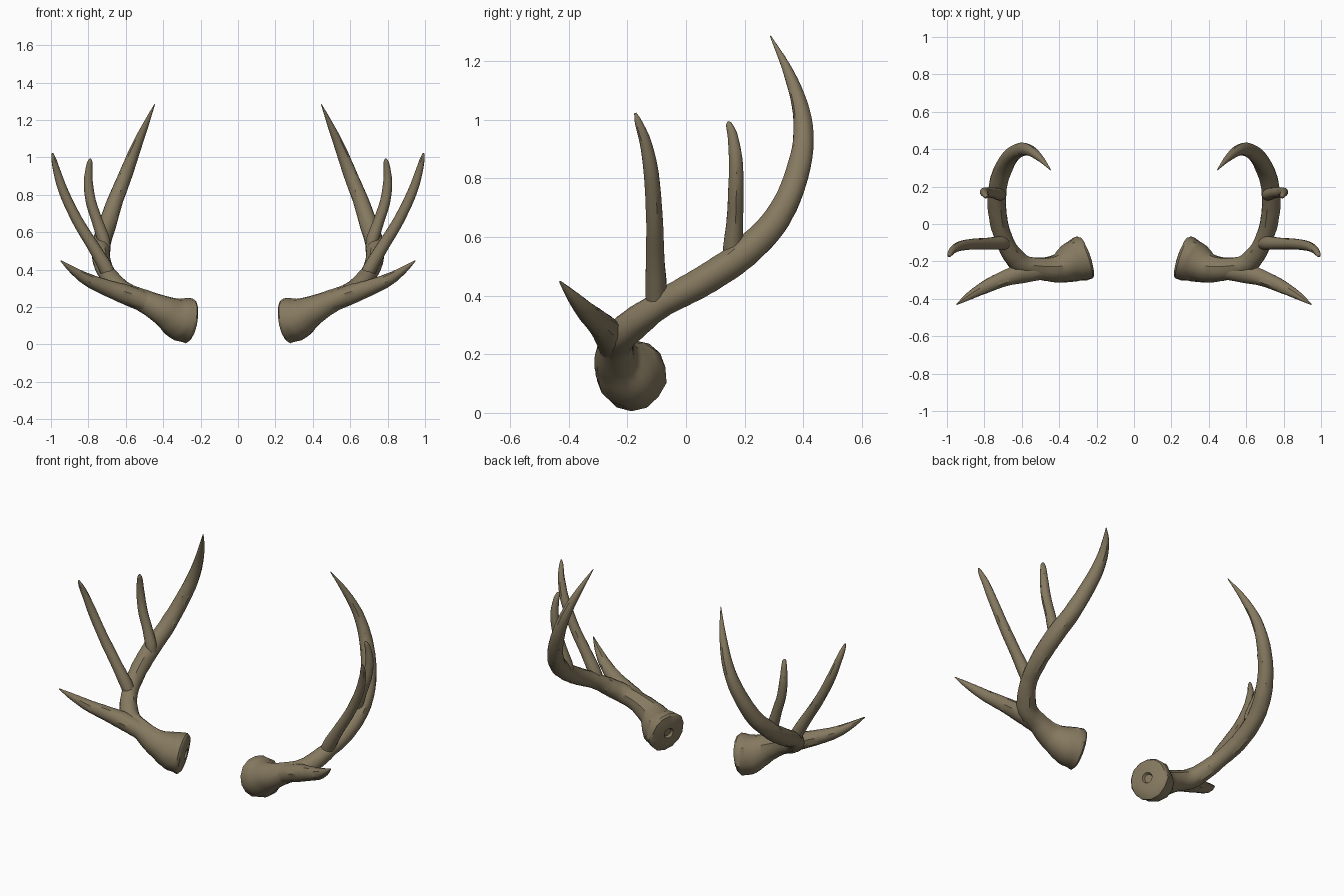
import bpy, bmesh, math, random
from mathutils import Vector

if "Cube" in bpy.data.objects:
    bpy.data.objects.remove(bpy.data.objects["Cube"])

random.seed(4)
SIDES = 14

horn = bpy.data.materials.new("antler brown")
horn.diffuse_color = (0.235, 0.19, 0.115, 1)
horn.use_nodes = True
horn.node_tree.nodes["Principled BSDF"].inputs["Base Color"].default_value = horn.diffuse_color


def spline(pts, steps):
    """Catmull-Rom through (x, y, z, radius) points."""
    p = [Vector(q) for q in pts]
    p = [2 * p[0] - p[1]] + p + [2 * p[-1] - p[-2]]
    out = []
    for i in range(1, len(p) - 2):
        a, b, c, d = p[i - 1:i + 3]
        for s in range(steps):
            t = s / steps
            out.append(0.5 * (2 * b + (c - a) * t + (2 * a - 5 * b + 4 * c - d) * t ** 2
                              + (3 * b - a - 3 * c + d) * t ** 3))
    return out + [p[-2]]


def branch(name, pts, steps=5, rough=0.05, cut_end=False):
    """Ridged tapering tube, mirrored to the other side."""
    path = spline(pts, steps)
    bm = bmesh.new()
    ridge = [random.uniform(-rough, rough) for _ in range(SIDES)]
    rings, normal = [], Vector((0, 0, 1))
    first = None
    for i, q in enumerate(path):
        tan = (path[min(i + 1, len(path) - 1)] - path[max(i - 1, 0)]).to_3d().normalized()
        normal = (normal - tan * normal.dot(tan)).normalized()
        side = tan.cross(normal)
        ridge = [0.8 * k + random.uniform(-rough, rough) * 0.5 for k in ridge]
        dirs = [normal * math.cos(2 * math.pi * k / SIDES) + side * math.sin(2 * math.pi * k / SIDES)
                for k in range(SIDES)]
        rings.append([bm.verts.new(q.to_3d() + d * q[3] * (1 + e)) for d, e in zip(dirs, ridge)])
        if first is None:
            first = (q.to_3d(), tan, dirs, q[3])
    # domed butt with a small pit, in front of the first ring
    if cut_end:
        c, tan, dirs, r = first
        for scale, out in ((0.9, 0.012), (0.55, 0.02), (0.26, 0.022), (0.2, 0.008)):
            rings.insert(0, [bm.verts.new(c - tan * out + d * r * scale) for d in dirs])
    for a, b in zip(rings, rings[1:]):
        for k in range(SIDES):
            n = (k + 1) % SIDES
            bm.faces.new((a[k], a[n], b[n], b[k]))
    bm.faces.new(rings[0])
    bm.faces.new(rings[-1])
    bmesh.ops.recalc_face_normals(bm, faces=bm.faces)
    me = bpy.data.meshes.new(name)
    bm.to_mesh(me)
    bm.free()
    me.materials.append(horn)
    ob = bpy.data.objects.new(name, me)
    bpy.context.collection.objects.link(ob)
    bpy.ops.object.select_all(action='DESELECT')
    ob.select_set(True)
    bpy.context.view_layer.objects.active = ob
    bpy.ops.object.shade_smooth_by_angle(angle=math.radians(35))
    ob.modifiers.new("mirror", 'MIRROR').use_axis[0] = True
    return ob


# butt, shaft and long beam sweeping back, up and inward
branch("main_beam", [
    (0.262, -0.18, 0.130, 0.122), (0.325, -0.202, 0.142, 0.112), (0.40, -0.235, 0.180, 0.080),
    (0.50, -0.238, 0.230, 0.060), (0.59, -0.220, 0.268, 0.056), (0.65, -0.165, 0.315, 0.052),
    (0.692, -0.09, 0.368, 0.046), (0.72, 0.00, 0.418, 0.048), (0.733, 0.10, 0.475, 0.050),
    (0.728, 0.20, 0.545, 0.050), (0.70, 0.295, 0.640, 0.048), (0.66, 0.36, 0.760, 0.043),
    (0.605, 0.397, 0.90, 0.037), (0.555, 0.392, 1.03, 0.029), (0.50, 0.35, 1.16, 0.018),
    (0.445, 0.288, 1.285, 0.002)], cut_end=True)

# brow tine, pointing forward and outward
branch("brow_tine", [
    (0.44, -0.245, 0.205, 0.050), (0.53, -0.252, 0.243, 0.052), (0.62, -0.268, 0.275, 0.051),
    (0.70, -0.295, 0.303, 0.043), (0.80, -0.34, 0.345, 0.034), (0.88, -0.385, 0.395, 0.021),
    (0.948, -0.43, 0.448, 0.003)])

# outer tine rising from the lower beam
branch("outer_tine", [
    (0.685, -0.10, 0.365, 0.036), (0.715, -0.102, 0.425, 0.037), (0.775, -0.105, 0.525, 0.032),
    (0.86, -0.108, 0.665, 0.029), (0.93, -0.118, 0.81, 0.026), (0.967, -0.138, 0.92, 0.020),
    (0.985, -0.162, 0.99, 0.013), (0.992, -0.173, 1.022, 0.004)], rough=0.04)

# short rear tine rising from the middle of the beam
branch("rear_tine", [
    (0.712, 0.155, 0.52, 0.030), (0.722, 0.16, 0.57, 0.033), (0.752, 0.167, 0.66, 0.029),
    (0.785, 0.17, 0.76, 0.027), (0.800, 0.17, 0.86, 0.024), (0.797, 0.160, 0.94, 0.018),
    (0.791, 0.148, 0.98, 0.012), (0.789, 0.143, 0.993, 0.004)], rough=0.04)
